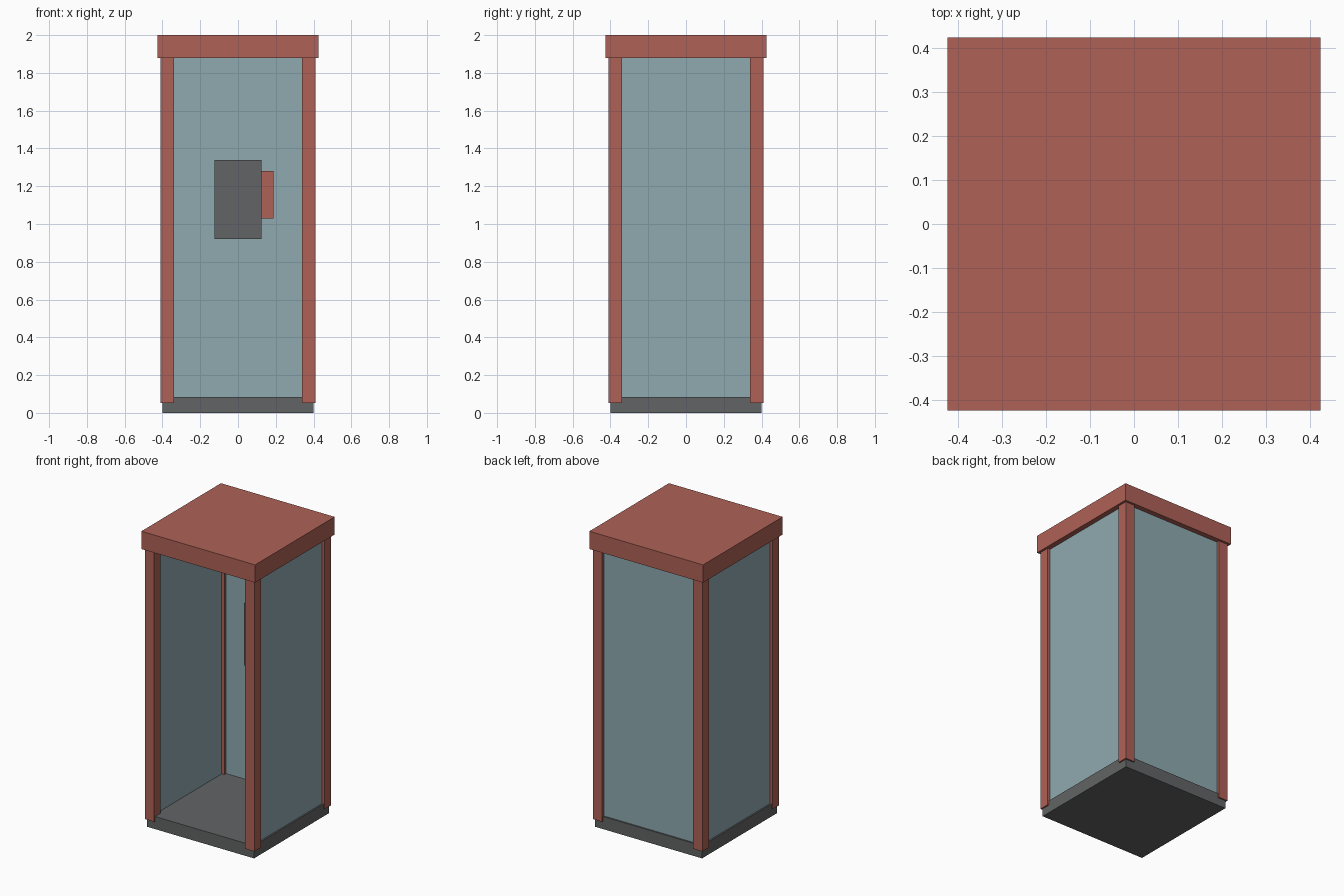
import bpy

cube = bpy.data.objects.get("Cube")
if cube:
    bpy.data.objects.remove(cube, do_unlink=True)


def srgb(*rgb):
    return [((c / 255 + 0.055) / 1.055) ** 2.4 for c in rgb] + [1.0]


def material(name, colour):
    mat = bpy.data.materials.new(name)
    mat.use_nodes = True
    mat.diffuse_color = colour
    mat.node_tree.nodes["Principled BSDF"].inputs["Base Color"].default_value = colour
    return mat


red = material("brick red paint", srgb(174, 97, 86))
grey = material("dark grey", srgb(98, 100, 101))
glass = material("blue grey glass", srgb(143, 170, 176))


def box(name, mat, x, y, z):
    """Axis-aligned box from (low, high) ranges."""
    spans = (x, y, z)
    bpy.ops.mesh.primitive_cube_add(size=1, location=[(a + b) / 2 for a, b in spans])
    obj = bpy.context.object
    obj.name = name
    obj.scale = [b - a for a, b in spans]
    bpy.ops.object.transform_apply(location=False, rotation=False, scale=True)
    obj.data.materials.append(mat)
    return obj


FLOOR, EAVES = 0.085, 1.88
OUT, IN = 0.41, 0.34            # corner post outer and inner edges

# Base slab and roof
box("base", grey, (-0.4, 0.4), (-0.4, 0.4), (0, FLOOR))
box("roof", red, (-0.425, 0.425), (-0.425, 0.425), (EAVES, 2))

# Corner posts and side panes
for side, sx in (("left", 1), ("right", -1)):
    xs = sorted((sx * IN, sx * OUT))
    for end, sy in (("front", -1), ("back", 1)):
        ys = sorted((sy * IN, sy * OUT))
        box(f"{end}_{side}_post", red, xs, ys, (0.053, EAVES))
    box(f"{side}_glass", glass, sorted((sx * 0.36, sx * 0.39)), (-IN, IN), (FLOOR, EAVES))

# Back pane; the front stays open
box("back_glass", glass, (-IN, IN), (0.36, 0.39), (FLOOR, EAVES))

# Wall unit with its handset on the side
box("telephone_box", grey, (-0.125, 0.125), (0.24, 0.36), (0.92, 1.34))
box("handset", red, (0.125, 0.187), (0.26, 0.32), (1.03, 1.28))
